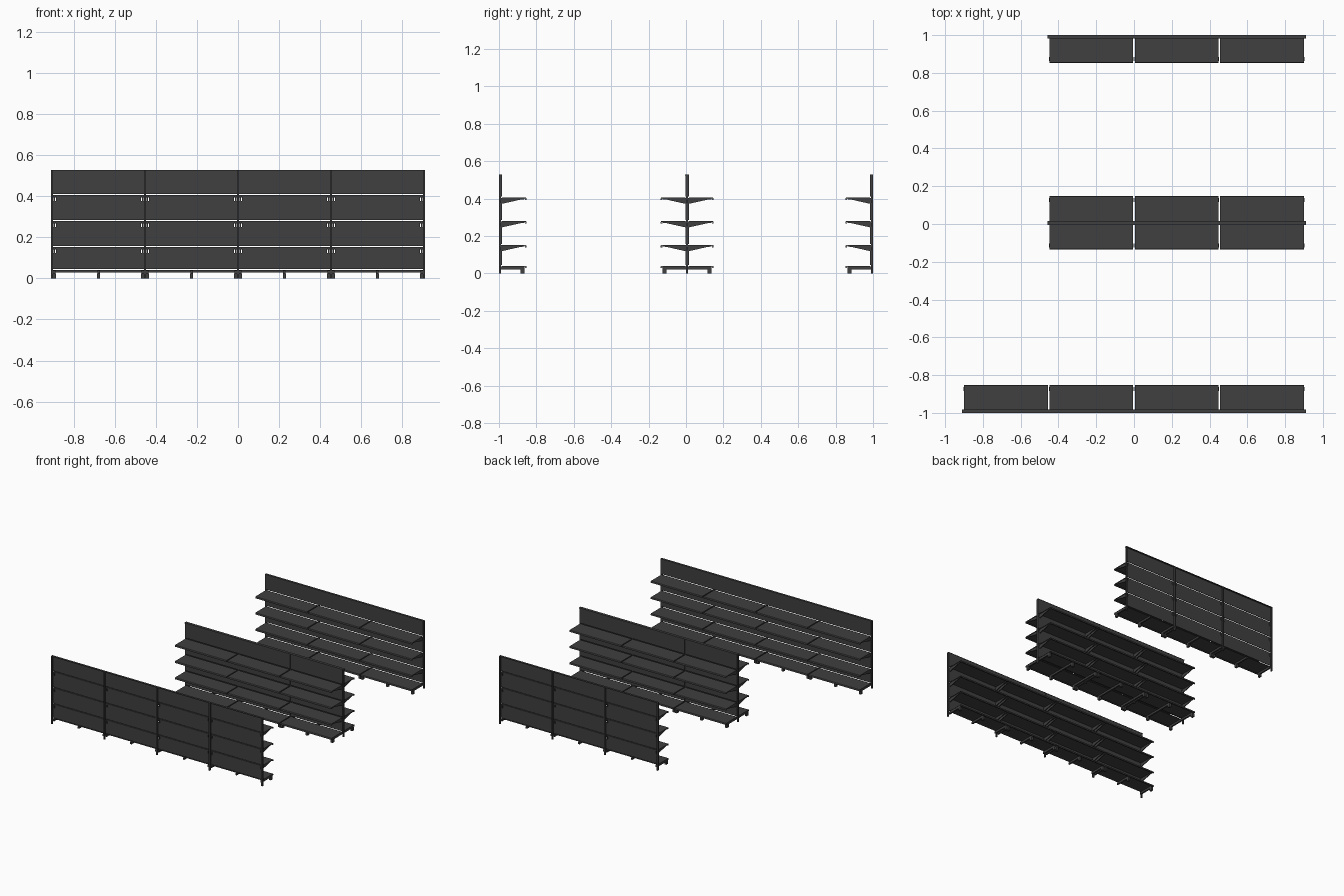
import bpy, bmesh

if "Cube" in bpy.data.objects:
    bpy.data.objects.remove(bpy.data.objects["Cube"])

BAY = 0.4525
SHELF_Z = [0.041, 0.153, 0.280, 0.406]
TOP = 0.528

metal = bpy.data.materials.new("dark_metal")
metal.diffuse_color = (0.05, 0.05, 0.05, 1)
metal.use_nodes = True
metal.node_tree.nodes["Principled BSDF"].inputs["Base Color"].default_value = metal.diffuse_color


def prism(bm, pts, vec):
    """Extrude a closed polygon of 3D points along vec."""
    a = [bm.verts.new(p) for p in pts]
    b = [bm.verts.new([p[i] + vec[i] for i in range(3)]) for p in pts]
    n = len(a)
    bm.faces.new(a)
    bm.faces.new(b[::-1])
    for i in range(n):
        j = (i + 1) % n
        bm.faces.new((a[j], a[i], b[i], b[j]))


def finish(bm, name):
    bmesh.ops.recalc_face_normals(bm, faces=bm.faces)
    me = bpy.data.meshes.new(name)
    bm.to_mesh(me)
    bm.free()
    me.materials.append(metal)
    ob = bpy.data.objects.new(name, me)
    bpy.context.collection.objects.link(ob)


def row(name, yc, x0, bays, sides):
    """One gondola row; sides lists the directions (+1/-1 in y) that carry shelves."""
    parts = {p: bmesh.new() for p in
             ("posts", "top_cap", "back_panels", "shelves", "brackets", "base_bars", "feet")}

    def side_prism(part, prof, xa, xb, s):
        prism(parts[part], [(xa, yc + s * d, z) for d, z in prof], (xb - xa, 0, 0))

    def box(part, xa, xb, da, db, za, zb, s=1):
        side_prism(part, [(da, za), (db, za), (db, zb), (da, zb)], xa, xb, s)

    # uprights and cap strip
    for i in range(bays + 1):
        x = x0 + i * BAY
        box("posts", x - 0.005, x + 0.005, -0.006, 0.006, 0, TOP - 0.003)
    lo = -0.011 if len(sides) == 2 else -0.006
    s0 = sides[0]
    box("top_cap", x0 - 0.005, x0 + bays * BAY + 0.005, lo, 0.011, TOP - 0.004, TOP, s0)

    for s in sides:
        for i in range(bays):
            xa = x0 + i * BAY
            xb = xa + BAY
            # back panels, with bracket slots at both edges
            for k, z in enumerate(SHELF_Z):
                b = z + 0.005
                t = SHELF_Z[k + 1] - 0.002 if k < 3 else TOP - 0.004
                l, r, n = xa + 0.0005, xb - 0.0005, 0.019
                pts = [(l, b), (r, b)]
                if k < 3:
                    pts += [(r, t - 0.027), (r - n, t - 0.027), (r - n, t - 0.009), (r, t - 0.009)]
                pts += [(r, t), (l, t)]
                if k < 3:
                    pts += [(l, t - 0.009), (l + n, t - 0.009), (l + n, t - 0.027), (l, t - 0.027)]
                prism(parts["back_panels"],
                      [(x, yc + s * 0.006, zz) for x, zz in pts], (0, s * 0.004, 0))
            # shelf trays with rounded, folded front lip
            for z in SHELF_Z:
                prof = [(0.009, z), (0.136, z), (0.139, z - 0.001), (0.141, z - 0.004),
                        (0.141, z - 0.013), (0.132, z - 0.013), (0.132, z - 0.010),
                        (0.137, z - 0.010), (0.137, z - 0.004), (0.009, z - 0.004)]
                side_prism("shelves", prof, xa + 0.004, xb - 0.004, s)
            # tapered brackets at both ends of every raised shelf
            for z in SHELF_Z[1:]:
                prof = [(0.002, z - 0.004), (0.131, z - 0.004), (0.131, z - 0.009),
                        (0.110, z - 0.011), (0.012, z - 0.033), (0.002, z - 0.033)]
                for x in (xa + 0.011, xb - 0.011):
                    side_prism("brackets", prof, x - 0.003, x + 0.003, s)
            # base cross bars and feet
            for x in (xa + 0.011, (xa + xb) / 2, xb - 0.011):
                box("base_bars", x - 0.006, x + 0.006, 0.0, 0.131, 0.022, 0.037, s)
                box("feet", x - 0.008, x + 0.008, 0.110, 0.131, 0, 0.024, s)

    for p, bm in parts.items():
        finish(bm, name + "_" + p)


row("front_row", -0.994, -2 * BAY, 4, [1])
row("middle_row", 0.006, -BAY, 3, [1, -1])
row("back_row", 0.994, -BAY, 3, [-1])
